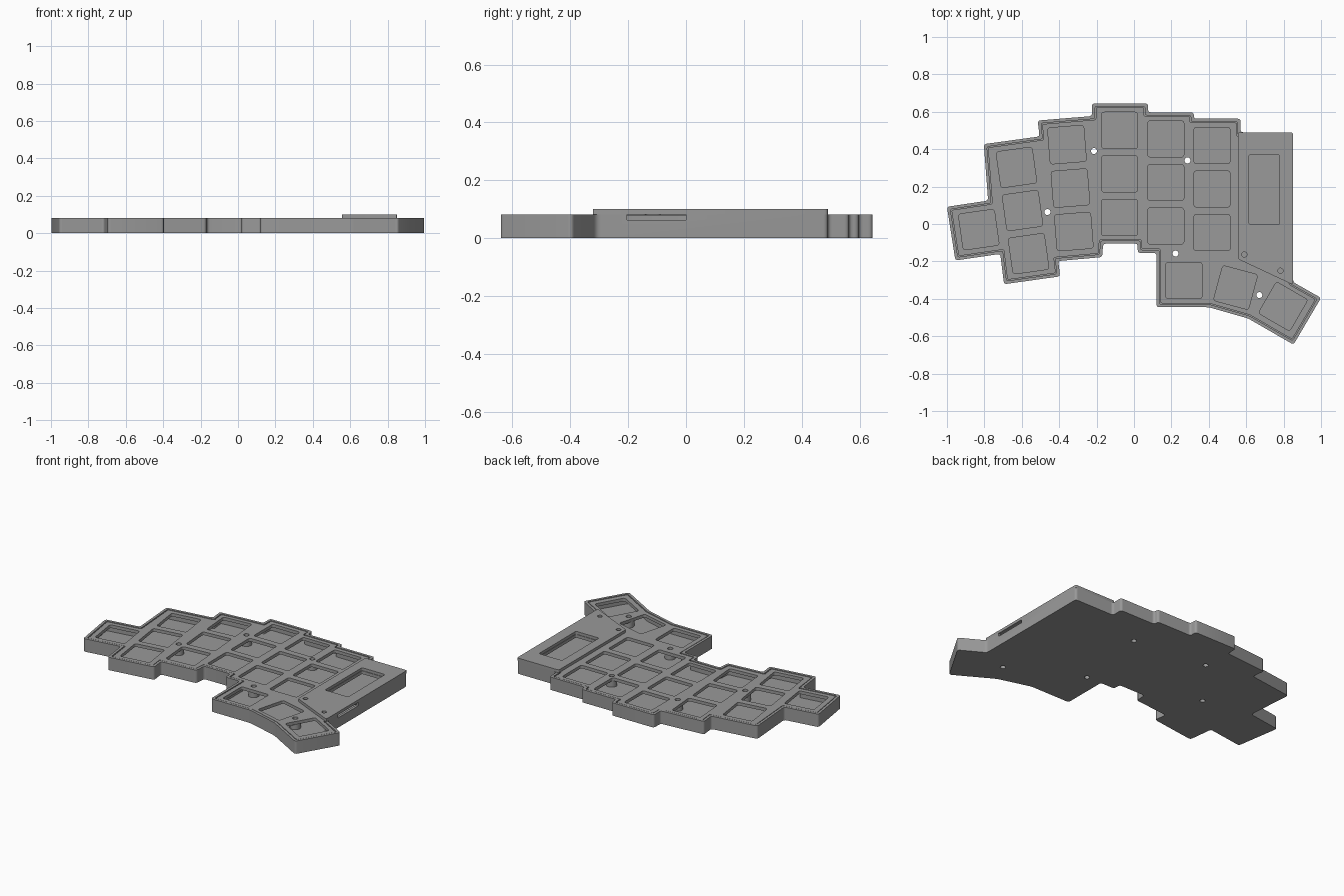
import bpy, bmesh, math
from mathutils import Vector, Matrix

if "Cube" in bpy.data.objects:
    bpy.data.objects.remove(bpy.data.objects["Cube"])

grey = bpy.data.materials.new("plain_grey")
grey.diffuse_color = (0.32, 0.32, 0.32, 1)
grey.use_nodes = True
grey.node_tree.nodes["Principled BSDF"].inputs["Base Color"].default_value = grey.diffuse_color

FLOOR, PLATE_LOW, PLATE_TOP, RIM, COVER_TOP = 0.02, 0.06, 0.08, 0.082, 0.1


def inset(pts, d):
    """Move a counter-clockwise outline inwards by d."""
    out = []
    for i, p in enumerate(pts):
        a = (p - pts[i - 1]).normalized()
        b = (pts[(i + 1) % len(pts)] - p).normalized()
        na, nb = Vector((-a.y, a.x)), Vector((-b.y, b.x))
        out.append(p + (na + nb) * (d / (1 + na.dot(nb))))
    return out


def rounded(pts, r, steps=4):
    """Replace every corner with a short curve."""
    out = []
    for i, p in enumerate(pts):
        a = p + (pts[i - 1] - p).normalized() * r
        b = p + (pts[(i + 1) % len(pts)] - p).normalized() * r
        for k in range(steps + 1):
            t = k / steps
            out.append(a * (1 - t) ** 2 + p * 2 * t * (1 - t) + b * t * t)
    return out


def rect(x, y, w, h, deg=0, r=0.015):
    c = [Vector((sx * w / 2, sy * h / 2)) for sx, sy in ((-1, -1), (1, -1), (1, 1), (-1, 1))]
    rot = Matrix.Rotation(math.radians(deg), 2)
    return [rot @ p + Vector((x, y)) for p in rounded(c, r)]


def circle(x, y, r, n=24):
    return [Vector((x + r * math.cos(2 * math.pi * i / n), y + r * math.sin(2 * math.pi * i / n)))
            for i in range(n)]


def prisms(name, outlines, z0, z1):
    """One object made of upright prisms."""
    bm = bmesh.new()
    for pts in outlines:
        low = [bm.verts.new((p.x, p.y, z0)) for p in pts]
        top = [bm.verts.new((p.x, p.y, z1)) for p in pts]
        bm.faces.new(low[::-1])
        bm.faces.new(top)
        for i in range(len(pts)):
            j = (i + 1) % len(pts)
            bm.faces.new((low[i], low[j], top[j], top[i]))
    me = bpy.data.meshes.new(name)
    bm.to_mesh(me)
    bm.free()
    me.materials.append(grey)
    ob = bpy.data.objects.new(name, me)
    bpy.context.collection.objects.link(ob)
    return ob


def boolean(ob, tool, op="DIFFERENCE"):
    m = ob.modifiers.new("bool", "BOOLEAN")
    m.operation, m.object, m.solver = op, tool, "EXACT"
    bpy.ops.object.select_all(action="DESELECT")
    bpy.context.view_layer.objects.active = ob
    ob.select_set(True)
    bpy.ops.object.modifier_apply(modifier="bool")
    bpy.data.objects.remove(tool)


# Stepped outline of the case, listed clockwise then reversed
outline = [Vector(p) for p in [
    (-1.0, 0.092), (-0.78, 0.125), (-0.803, 0.427), (-0.505, 0.468), (-0.515, 0.553),
    (-0.225, 0.577), (-0.225, 0.645), (0.075, 0.645), (0.075, 0.597), (0.32, 0.597),
    (0.32, 0.563), (0.57, 0.563), (0.57, 0.49), (0.85, 0.49), (0.85, -0.31),
    (1.0, -0.395), (0.853, -0.645), (0.61, -0.505), (0.40, -0.445), (0.12, -0.445),
    (0.12, -0.155), (0.02, -0.155), (0.02, -0.105), (-0.165, -0.105), (-0.17, -0.177),
    (-0.405, -0.198), (-0.395, -0.28), (-0.695, -0.322), (-0.715, -0.16), (-0.955, -0.195)]][::-1]

# Key openings: x, y, turn in degrees
keys = [(-0.83, -0.03, 8), (0.267, -0.302, 0), (0.543, -0.34, -15), (0.797, -0.441, -30)]
for x, y, deg in [(-0.596, 0.072, 8), (-0.34, 0.192, 4.5), (-0.077, 0.268, 0),
                  (0.17, 0.222, 0), (0.417, 0.187, 0)]:
    a = math.radians(deg)
    for k in (-1, 0, 1):
        keys.append((x - math.sin(a) * 0.233 * k, y + math.cos(a) * 0.233 * k, deg))

screws = [(-0.214, 0.39), (0.286, 0.34), (-0.463, 0.064), (0.222, -0.158), (0.67, -0.38)]
pins = [(0.59, -0.163), (0.783, -0.25)]
window = rect(0.697, 0.184, 0.163, 0.373, r=0.01)


def screw_cutter():
    return prisms("screw_cutter", [circle(x, y, 0.016) for x, y in screws], -0.1, 0.3)


def pin_cutter():
    return prisms("pin_cutter", [circle(x, y, 0.014) for x, y in pins], 0.03, 0.3)


# Tray with thin walls, screw posts and a side port
case = prisms("case_tray", [rounded(outline, 0.016)], 0, RIM)
boolean(case, prisms("cavity", [rounded(inset(outline, 0.016), 0.012)], FLOOR, 0.3))
boolean(case, prisms("posts", [circle(x, y, 0.032) for x, y in screws], FLOOR - 0.005, PLATE_LOW - 0.001),
        "UNION")
boolean(case, screw_cutter())
boolean(case, prisms("port", [rect(0.84, -0.102, 0.1, 0.205, r=0.002)], 0.062, 0.3))

# Switch plate sitting inside the rim
plate = prisms("switch_plate", [rounded(inset(outline, 0.021), 0.01)], PLATE_LOW, PLATE_TOP)
boolean(plate, prisms("key_cutter", [rect(x, y, 0.193, 0.193, d) for x, y, d in keys] + [window], 0.03, 0.3))
boolean(plate, screw_cutter())
boolean(plate, pin_cutter())
boolean(plate, prisms("port_gap", [rect(0.83, -0.102, 0.1, 0.205, r=0.002)], 0.03, 0.3))

# Raised cover over the controller bay
cover_shape = [Vector(p) for p in [(0.555, -0.187), (0.85, -0.325), (0.85, 0.49), (0.555, 0.49)]]
cover = prisms("controller_cover", [rounded(cover_shape, 0.012)], RIM, COVER_TOP)
boolean(cover, prisms("window_cutter", [window], 0.03, 0.3))
boolean(cover, pin_cutter())

for ob in (case, plate, cover):
    bpy.ops.object.select_all(action="DESELECT")
    bpy.context.view_layer.objects.active = ob
    ob.select_set(True)
    bpy.ops.object.shade_smooth_by_angle(angle=math.radians(35))
